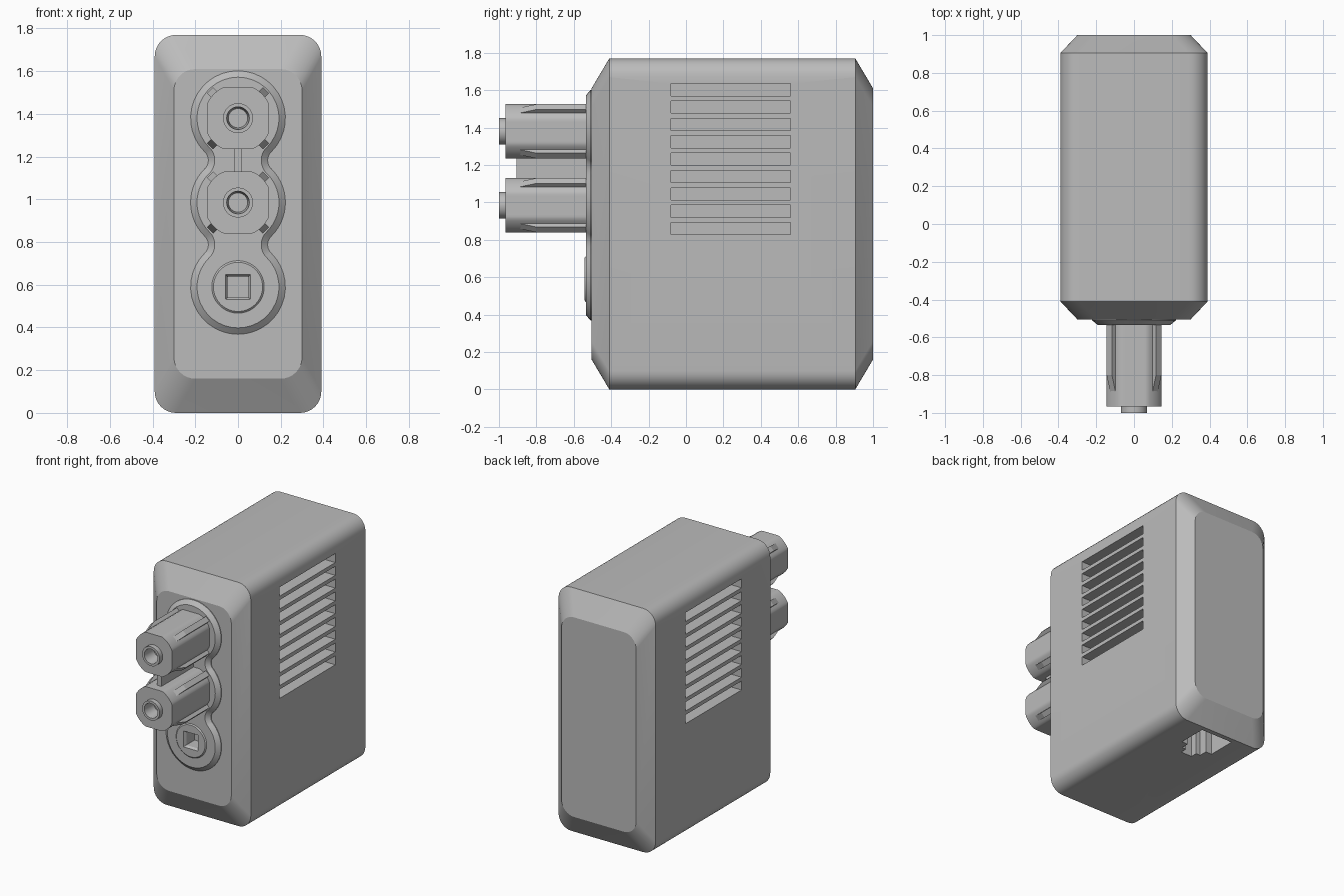
import bpy, bmesh
from math import pi, sin, cos, atan2, radians
from mathutils import Matrix, Vector

cube = bpy.data.objects.get("Cube")
if cube:
    bpy.data.objects.remove(cube)

grey = bpy.data.materials.new("plain grey")
grey.use_nodes = True
COLOUR = (0.5, 0.5, 0.5, 1)
grey.diffuse_color = COLOUR
grey.node_tree.nodes["Principled BSDF"].inputs["Base Color"].default_value = COLOUR


def finish(name, bm, smooth=True):
    bmesh.ops.recalc_face_normals(bm, faces=bm.faces[:])
    mesh = bpy.data.meshes.new(name)
    bm.to_mesh(mesh)
    bm.free()
    mesh.materials.append(grey)
    ob = bpy.data.objects.new(name, mesh)
    bpy.context.collection.objects.link(ob)
    if smooth:
        shade(ob)
    return ob


def shade(ob):
    bpy.ops.object.select_all(action='DESELECT')
    ob.select_set(True)
    bpy.context.view_layer.objects.active = ob
    bpy.ops.object.shade_smooth_by_angle(angle=radians(20))


def loft(name, rings, smooth=True):
    """Skin (outline, y) rings of (x, z) points and cap both ends."""
    bm = bmesh.new()
    loops = [[bm.verts.new((x, y, z)) for x, z in pts] for pts, y in rings]
    for a, b in zip(loops, loops[1:]):
        for i in range(len(a)):
            j = (i + 1) % len(a)
            bm.faces.new((a[i], a[j], b[j], b[i]))
    bm.faces.new(loops[0])
    bm.faces.new(loops[-1])
    return finish(name, bm, smooth)


def rounded_rect(hx, z0, z1, r, n=8):
    pts = []
    for q, (cx, cz) in enumerate([(hx - r, z1 - r), (r - hx, z1 - r),
                                  (r - hx, z0 + r), (hx - r, z0 + r)]):
        for i in range(n + 1):
            a = pi / 2 * (q + i / n)
            pts.append((cx + r * cos(a), cz + r * sin(a)))
    return pts


def circle(r, z, clip=9, n=80):
    return [(max(-clip, min(clip, r * cos(2 * pi * i / n))),
             z + max(-clip, min(clip, r * sin(2 * pi * i / n)))) for i in range(n)]


def box(bm, size, centre):
    bmesh.ops.create_cube(bm, size=1, matrix=Matrix.Translation(centre)
                          @ Matrix.Diagonal((*size, 1)))


def cut(target, cutter):
    cutter.hide_render = True
    mod = target.modifiers.new("cut", 'BOOLEAN')
    mod.operation = 'DIFFERENCE'
    mod.solver = 'EXACT'
    mod.object = cutter
    bpy.context.view_layer.objects.active = target
    bpy.ops.object.modifier_apply(modifier=mod.name)
    bpy.data.objects.remove(cutter)


# Housing with chamfered front and back
outer = rounded_rect(0.39, 0, 1.77, 0.1)
inner = rounded_rect(0.3, 0.16, 1.61, 0.1)
housing = loft("housing", [(inner, -0.505), (outer, -0.41), (outer, 0.905), (inner, 1.0)])

# Side vents
bm = bmesh.new()
for side in (-1, 1):
    for i in range(9):
        box(bm, (0.3, 0.64, 0.065), (side * 0.39, 0.24, 0.86 + 0.0928 * i))
cut(housing, finish("vent_cutter", bm, False))

# Stepped port in the underside
half = [(0.13, 0.87), (0.13, 0.66), (0.08, 0.66), (0.08, 0.6), (0.045, 0.6), (0.045, 0.55)]
port = half + [(-x, y) for x, y in reversed(half)]
bm = bmesh.new()
base = bm.faces.new([bm.verts.new((x, y, -0.1)) for x, y in port])
top = bmesh.ops.extrude_face_region(bm, geom=[base])["geom"]
bmesh.ops.translate(bm, vec=(0, 0, 0.35), verts=[g for g in top if isinstance(g, bmesh.types.BMVert)])
cut(housing, finish("port_cutter", bm, False))
shade(housing)

# Three-lobed face plate with filleted waists
LOBES = (1.38, 0.985, 0.59)
GAP = 0.1975
WAIST_X = 0.195


def lobed(r, f, n=14):
    t = atan2(GAP, WAIST_X)
    right = []
    for k, z in enumerate(LOBES):
        start = pi / 2 if k == 0 else t
        end = -pi / 2 if k == 2 else -t
        for i in range(n + 1):
            a = start + (end - start) * i / n
            right.append((r * cos(a), z + r * sin(a)))
        if k < 2:
            for i in range(1, n):
                a = pi - t + 2 * t * i / n
                right.append((WAIST_X + f * cos(a), z - GAP + f * sin(a)))
    return right + [(-x, z) for x, z in reversed(right[1:-1])]


plate = loft("face_plate", [(lobed(0.222, 0.056), -0.48), (lobed(0.222, 0.056), -0.51),
                            (lobed(0.192, 0.086), -0.535)])

# Square drive socket in the lowest lobe
socket = loft("socket", [(circle(0.125, LOBES[2]), -0.52), (circle(0.125, LOBES[2]), -0.533),
                         (circle(0.115, LOBES[2]), -0.542)])
for part in (housing, plate, socket):
    wide = rounded_rect(0.058, LOBES[2] - 0.058, LOBES[2] + 0.058, 0.001, 1)
    deep = rounded_rect(0.048, LOBES[2] - 0.048, LOBES[2] + 0.048, 0.001, 1)
    cut(part, loft("socket_cutter", [(wide, -0.56), (wide, -0.54), (deep, -0.525), (deep, -0.43)], False))
    shade(part)

# Two connectors, each with a hollow nozzle and four diagonal fins
for label, z in zip(("upper", "lower"), LOBES):
    body = circle(0.16, z, 0.145)
    loft(label + "_connector", [(body, -0.52), (body, -0.965), (circle(0.07, z), -0.965),
                                (circle(0.07, z), -1.0), (circle(0.053, z), -1.0),
                                (circle(0.045, z), -0.9)])
    bm = bmesh.new()
    for k in range(4):
        a = pi / 4 + k * pi / 2
        out, across = Vector((cos(a), 0, sin(a))), Vector((-sin(a), 0, cos(a)))
        profile = [(0.1, -0.52), (0.185, -0.52), (0.185, -0.8), (0.155, -0.9), (0.1, -0.9)]
        sides = [[bm.verts.new(out * r + across * s + Vector((0, y, z))) for r, y in profile]
                 for s in (-0.02, 0.02)]
        for s in sides:
            bm.faces.new(s)
        for i in range(len(profile)):
            j = (i + 1) % len(profile)
            bm.faces.new((sides[0][i], sides[0][j], sides[1][j], sides[1][i]))
    finish(label + "_fins", bm, False)

# Thin web joining the connectors
bm = bmesh.new()
box(bm, (0.036, 0.385, 0.13), (0, -0.7125, 1.1825))
finish("connector_web", bm, False)
